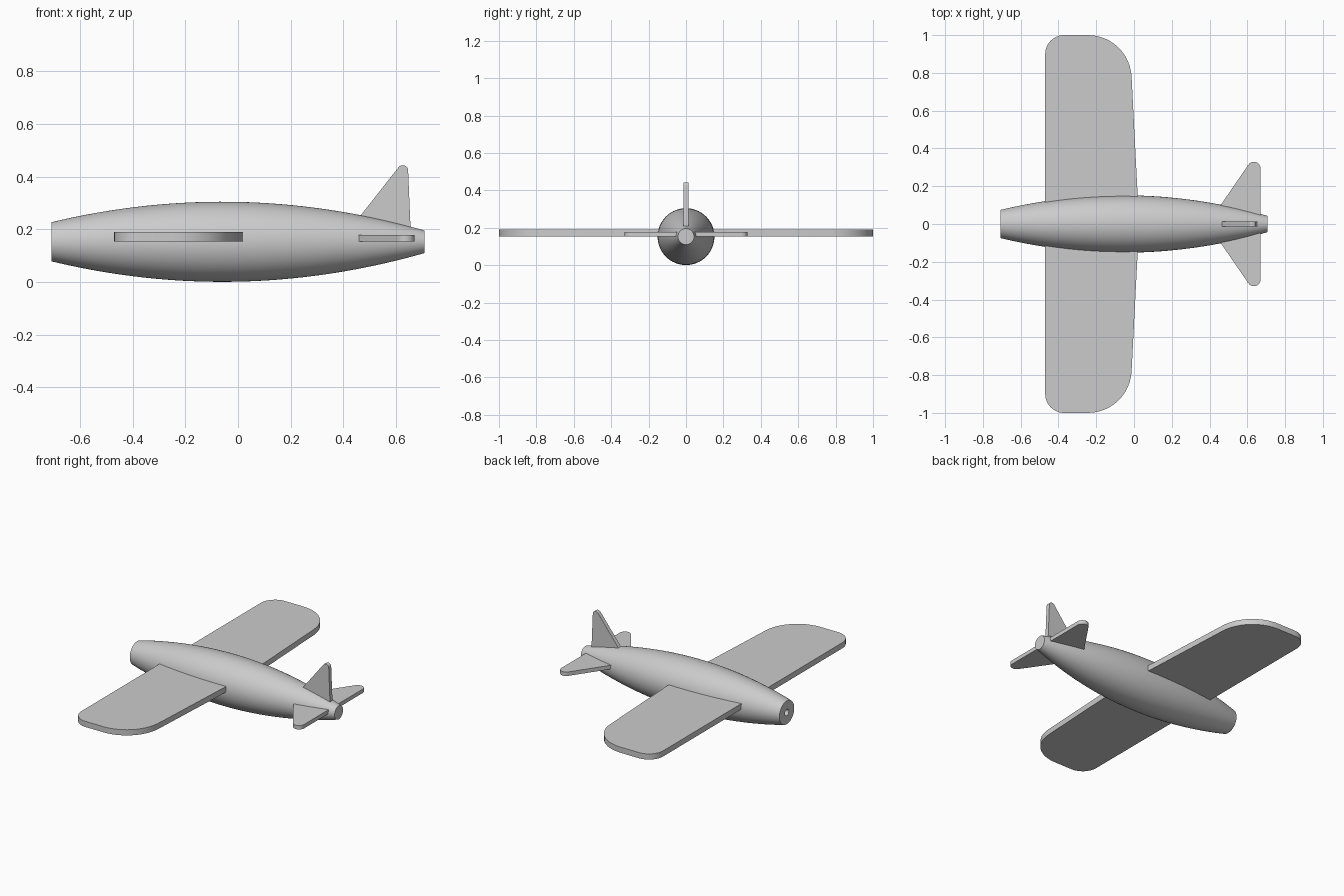
import bpy, bmesh, math
from mathutils import Vector

cube = bpy.data.objects.get("Cube")
if cube:
    bpy.data.objects.remove(cube)

AXIS_Z = 0.153   # height of the fuselage centreline
HALF_LEN = 0.708

grey = bpy.data.materials.new("light_grey")
grey.use_nodes = True
colour = (0.6, 0.6, 0.6, 1)
grey.diffuse_color = colour
grey.node_tree.nodes["Principled BSDF"].inputs["Base Color"].default_value = colour


def finish(name, bm):
    bmesh.ops.recalc_face_normals(bm, faces=bm.faces)
    mesh = bpy.data.meshes.new(name)
    bm.to_mesh(mesh)
    bm.free()
    mesh.materials.append(grey)
    obj = bpy.data.objects.new(name, mesh)
    bpy.context.collection.objects.link(obj)
    bpy.ops.object.select_all(action="DESELECT")
    obj.select_set(True)
    bpy.context.view_layer.objects.active = obj
    bpy.ops.object.shade_smooth_by_angle(angle=math.radians(30))
    return obj


def rounded(corners, steps=12):
    """Outline from (x, y, tangent length) corners, each rounded by an arc."""
    points = []
    count = len(corners)
    for i, (x, y, trim) in enumerate(corners):
        p = Vector((x, y, 0))
        if not trim:
            points.append(p)
            continue
        a = (Vector((*corners[i - 1][:2], 0)) - p).normalized()
        b = (Vector((*corners[(i + 1) % count][:2], 0)) - p).normalized()
        middle = (a + b).normalized()
        centre = p + middle * trim / a.dot(middle)
        start, end = p + a * trim - centre, p + b * trim - centre
        radius = start.length
        for k in range(steps + 1):
            points.append(centre + start.slerp(end, k / steps).normalized() * radius)
    return points


def plate(name, points, offset):
    """Flat outline extruded along the offset vector."""
    bm = bmesh.new()
    face = bm.faces.new([bm.verts.new(p) for p in points])
    grown = bmesh.ops.extrude_face_region(bm, geom=[face], use_keep_orig=True)
    moved = [v for v in grown["geom"] if isinstance(v, bmesh.types.BMVert)]
    bmesh.ops.translate(bm, verts=moved, vec=offset)
    return finish(name, bm)


def mirrored_surface(name, corners, bottom, thickness):
    """Horizontal surface: one half outline reflected across the centreline."""
    half = rounded(corners)
    other = [Vector((p.x, -p.y, 0)) for p in reversed(half) if p.y > 0]
    points = [p + Vector((0, 0, bottom)) for p in half + other]
    return plate(name, points, (0, 0, thickness))


# Fuselage: an arched profile spun round its long axis, with a bore in the nose
profile = [(-0.6, 0), (-0.6, 0.02), (-HALF_LEN, 0.02)]
rings = 40
for i in range(rings + 1):
    x = -HALF_LEN + 2 * HALF_LEN * i / rings
    profile.append((x, 0.152 - 0.185 * (x + 0.06) ** 2))
profile.append((HALF_LEN, 0))

bm = bmesh.new()
verts = [bm.verts.new((x, 0, AXIS_Z + r)) for x, r in profile]
edges = [bm.edges.new(pair) for pair in zip(verts, verts[1:])]
bmesh.ops.spin(bm, geom=verts + edges, cent=(0, 0, AXIS_Z), axis=(1, 0, 0),
               angle=math.tau, steps=64)
bmesh.ops.remove_doubles(bm, verts=bm.verts, dist=0.0001)
finish("fuselage", bm)

# Main wing: straight leading edge, tapered trailing edge, rounded tips
mirrored_surface("wing", [(-0.47, 0, 0), (-0.47, 1, 0.1), (-0.024, 1, 0.22),
                          (0.027, 0, 0)], AXIS_Z + 0.001, 0.036)

# Tailplane: swept leading edge
mirrored_surface("tailplane", [(0.39, 0, 0), (0.616, 0.329, 0.0186),
                               (0.67, 0.329, 0.035), (0.67, 0, 0)],
                 AXIS_Z + 0.001, 0.025)

# Upright tail fin
outline = rounded([(0.408, 0.18, 0), (0.615, 0.443, 0.01),
                   (0.645, 0.443, 0.019), (0.656, 0.18, 0)])
plate("tail_fin", [Vector((p.x, -0.0125, p.y)) for p in outline], (0, 0.025, 0))
